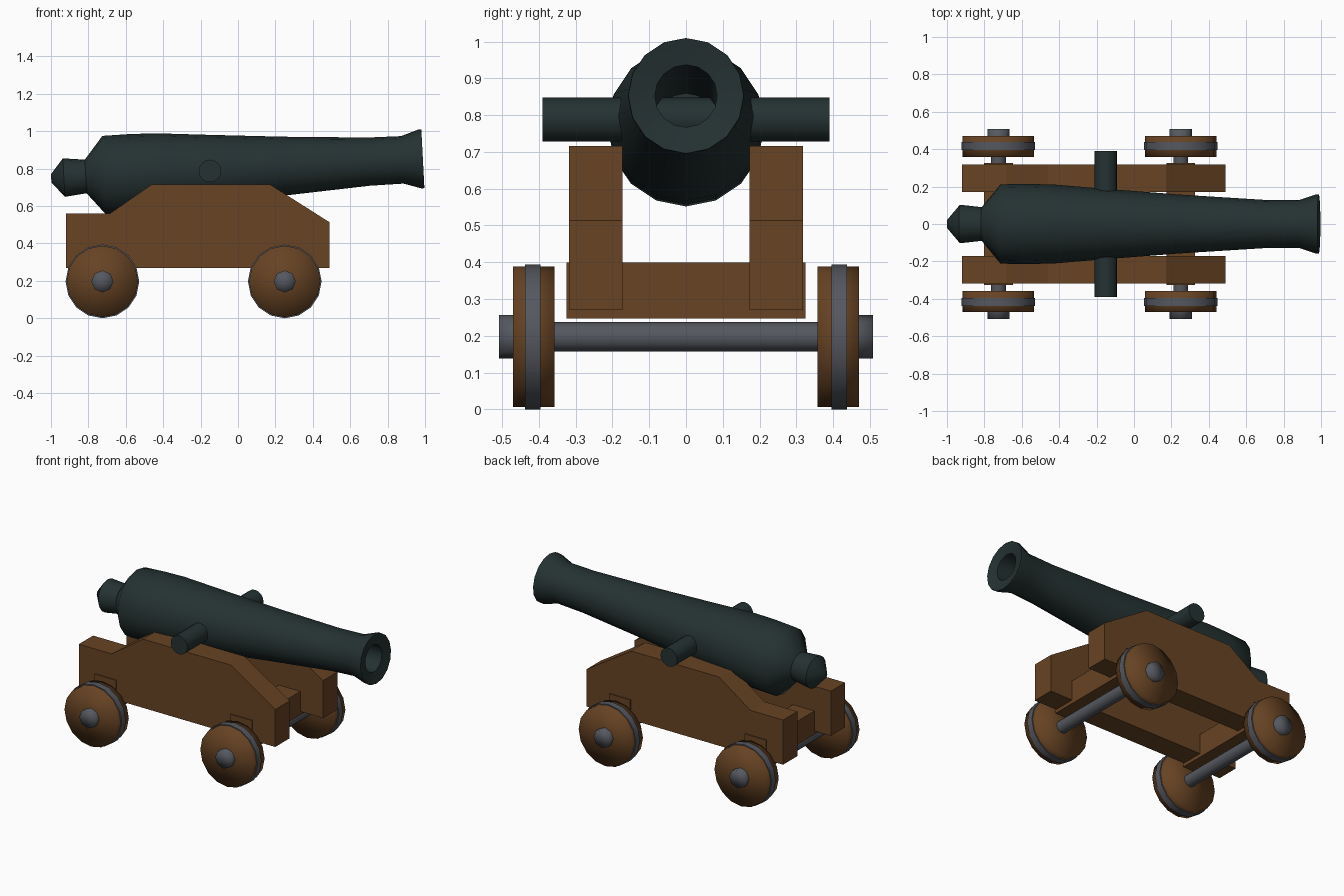
import bpy, bmesh, math
from mathutils import Matrix, Vector

if "Cube" in bpy.data.objects:
    bpy.data.objects.remove(bpy.data.objects["Cube"])


def material(name, rgb):
    m = bpy.data.materials.new(name)
    m.diffuse_color = (*rgb, 1)
    m.use_nodes = True
    m.node_tree.nodes["Principled BSDF"].inputs["Base Color"].default_value = m.diffuse_color
    return m


IRON = material("dark gun iron", (0.018, 0.031, 0.031))
WOOD = material("brown wood", (0.135, 0.056, 0.017))
STEEL = material("grey steel", (0.09, 0.097, 0.115))


def finish(name, bm, mat, smooth=None):
    bmesh.ops.recalc_face_normals(bm, faces=bm.faces)
    me = bpy.data.meshes.new(name)
    bm.to_mesh(me)
    bm.free()
    me.materials.append(mat)
    ob = bpy.data.objects.new(name, me)
    bpy.context.collection.objects.link(ob)
    if smooth:
        bpy.ops.object.select_all(action='DESELECT')
        ob.select_set(True)
        bpy.context.view_layer.objects.active = ob
        bpy.ops.object.shade_smooth_by_angle(angle=math.radians(smooth))
    return ob


def lathe(name, profile, sides, mat, matrix, smooth=50):
    """Revolve (distance, radius) points about local x; radius 0 closes to a point."""
    bm = bmesh.new()
    rings = []
    for s, r in profile:
        if r == 0:
            rings.append([bm.verts.new((s, 0, 0))] * sides)
        else:
            rings.append([bm.verts.new((s, r * math.sin(a), r * math.cos(a)))
                          for a in (2 * math.pi * i / sides for i in range(sides))])
    for a, b in zip(rings, rings[1:]):
        for i in range(sides):
            j = (i + 1) % sides
            quad = list(dict.fromkeys((a[i], a[j], b[j], b[i])))
            bm.faces.new(quad)
    bm.transform(matrix)
    return finish(name, bm, mat, smooth)


def cross_cylinder(name, x, z, y0, y1, r, sides, mat, smooth=50):
    m = Matrix.Translation((x, 0, z)) @ Matrix.Rotation(math.pi / 2, 4, 'Z')
    return lathe(name, [(y0, 0), (y0, r), (y1, r), (y1, 0)], sides, mat, m, smooth)


def prism(name, outline, y0, y1, mat):
    """Extrude an x-z outline between two y values."""
    bm = bmesh.new()
    face = bm.faces.new([bm.verts.new((x, y0, z)) for x, z in outline])
    ext = bmesh.ops.extrude_face_region(bm, geom=[face])
    verts = [g for g in ext["geom"] if isinstance(g, bmesh.types.BMVert)]
    bmesh.ops.translate(bm, verts=verts, vec=Vector((0, y1 - y0, 0)))
    return finish(name, bm, mat)


# Barrel with knob at the back and an open bore, tilted up about the trunnion
BARREL = [(-0.85, 0), (-0.85, 0.022), (-0.782, 0.103), (-0.665, 0.09),
          (-0.565, 0.212), (-0.42, 0.214), (-0.28, 0.211), (0.0, 0.188),
          (0.40, 0.157), (0.85, 0.129), (1.03, 0.127), (1.125, 0.158),
          (1.14, 0.157), (1.135, 0.135), (1.125, 0.085), (-0.35, 0.085), (-0.35, 0)]
tilt = Matrix.Translation((-0.15, 0, 0.793)) @ Matrix.Rotation(math.radians(-3), 4, 'Y')
lathe("barrel", BARREL, 16, IRON, tilt)
cross_cylinder("trunnion", -0.15, 0.788, -0.39, 0.39, 0.06, 16, IRON)

# Stepped side cheeks of the carriage
CHEEK = [(-0.92, 0.27), (0.49, 0.27), (0.49, 0.513), (0.17, 0.716),
         (-0.46, 0.716), (-0.685, 0.56), (-0.92, 0.56)]
for side, s in (("right", -1), ("left", 1)):
    prism(side + "_cheek", CHEEK, s * 0.172, s * 0.318, WOOD)

# Cross beams, axles and four banded wheels
for end, x in (("rear", -0.725), ("front", 0.25)):
    prism(end + "_cross_beam", [(x - 0.077, 0.247), (x + 0.077, 0.247),
                                (x + 0.077, 0.40), (x - 0.077, 0.40)], -0.325, 0.325, WOOD)
    cross_cylinder(end + "_axle", x, 0.197, -0.40, 0.40, 0.04, 12, STEEL)
    for side, s in (("right", -1), ("left", 1)):
        tag = end + "_" + side
        cross_cylinder(tag + "_wheel", x, 0.197, s * 0.357, s * 0.471, 0.191, 16, WOOD, 100)
        cross_cylinder(tag + "_wheel_band", x, 0.197, s * 0.396, s * 0.438, 0.197, 16, STEEL)
        cross_cylinder(tag + "_hub", x, 0.197, s * 0.40, s * 0.508, 0.059, 8, STEEL, 100)
